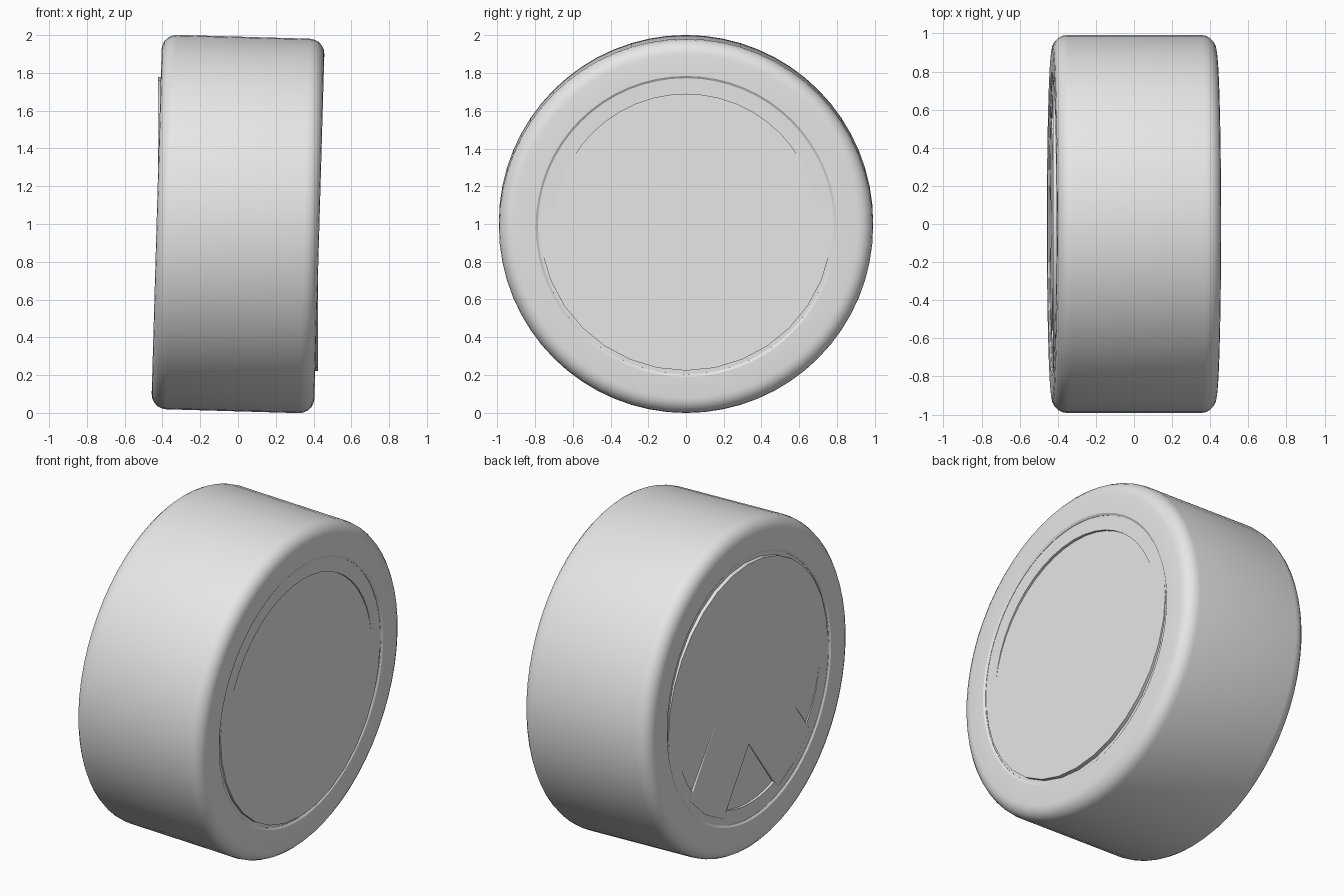
import bpy, bmesh, math
from mathutils import Matrix, Vector

cube = bpy.data.objects.get("Cube")
if cube:
    bpy.data.objects.remove(cube, do_unlink=True)

RADIUS = 0.9915     # tyre outer radius
HALF = 0.431        # tyre half width
HOLE = 0.785        # tyre inner radius
CAMBER = Matrix.Translation((0, 0, 1)) @ Matrix.Rotation(math.radians(1.65), 4, 'Y')
UPRIGHT = Matrix.Translation((0, 0, 1))

grey = bpy.data.materials.new("light_grey")
grey.use_nodes = True
grey.diffuse_color = (0.8, 0.8, 0.8, 1)
grey.node_tree.nodes["Principled BSDF"].inputs["Base Color"].default_value = (0.8, 0.8, 0.8, 1)


def finish(name, bm, matrix):
    """Turn a bmesh into a smooth shaded, placed object."""
    bmesh.ops.recalc_face_normals(bm, faces=bm.faces)
    mesh = bpy.data.meshes.new(name)
    bm.to_mesh(mesh)
    bm.free()
    mesh.materials.append(grey)
    obj = bpy.data.objects.new(name, mesh)
    bpy.context.collection.objects.link(obj)
    obj.matrix_world = matrix
    bpy.ops.object.select_all(action='DESELECT')
    obj.select_set(True)
    bpy.context.view_layer.objects.active = obj
    bpy.ops.object.shade_smooth_by_angle(angle=math.radians(30))
    return obj


def revolve(name, profile, steps, matrix, closed=True):
    """Spin an (x, radius) profile about the x axis."""
    bm = bmesh.new()
    verts = [bm.verts.new((x, 0, r)) for x, r in profile]
    pairs = list(zip(verts, verts[1:]))
    if closed:
        pairs.append((verts[-1], verts[0]))
    edges = [bm.edges.new(p) for p in pairs]
    bmesh.ops.spin(bm, geom=verts + edges, cent=(0, 0, 0), axis=(1, 0, 0),
                   angle=math.tau, steps=steps)
    bmesh.ops.remove_doubles(bm, verts=bm.verts, dist=1e-4)
    return finish(name, bm, matrix)


def mirrored(half):
    """Complete a profile given for the +x side."""
    return half + [(-x, r) for x, r in reversed(half)]


# Tyre with rounded shoulders and a small lip around the opening
side = [(0.38, HOLE), (HALF - 0.008, HOLE), (HALF, HOLE + 0.012)]
corner = 0.08
for i in range(6):
    a = math.radians(90 * i / 5)
    side.append((HALF - corner + corner * math.cos(a),
                 RADIUS - corner + corner * math.sin(a)))
revolve("tyre", mirrored(side), 64, CAMBER)

# Rim barrel, tilted with the tyre
revolve("rim", mirrored([(0.421, 0.70), (0.421, 0.79)]), 48, CAMBER)

# Upright hub drum showing through both sides of the rim
revolve("hub_drum", mirrored([(0.424, 0), (0.424, 0.777)]), 32, UPRIGHT, closed=False)

# Five broad spokes as one plate on the -x side
reach, half_width, notch = 0.75, 0.20, 0.34
spread = math.asin(half_width / reach)
bm = bmesh.new()
outline = []
for k in range(5):
    a = math.radians(90 + 72 * k)
    for r, ang in ((notch, a - math.pi / 5), (reach, a - spread),
                   (reach, a), (reach, a + spread)):
        outline.append(bm.verts.new((-0.4225, r * math.cos(ang), r * math.sin(ang))))
face = bm.faces.new(outline)
extruded = bmesh.ops.extrude_face_region(bm, geom=[face], use_keep_orig=True)
bmesh.ops.translate(bm, vec=Vector((0.06, 0, 0)),
                    verts=[g for g in extruded["geom"] if isinstance(g, bmesh.types.BMVert)])
spokes = finish("spokes", bm, CAMBER)
bevel = spokes.modifiers.new("soft_edges", 'BEVEL')
bevel.width = 0.006
bevel.segments = 2
